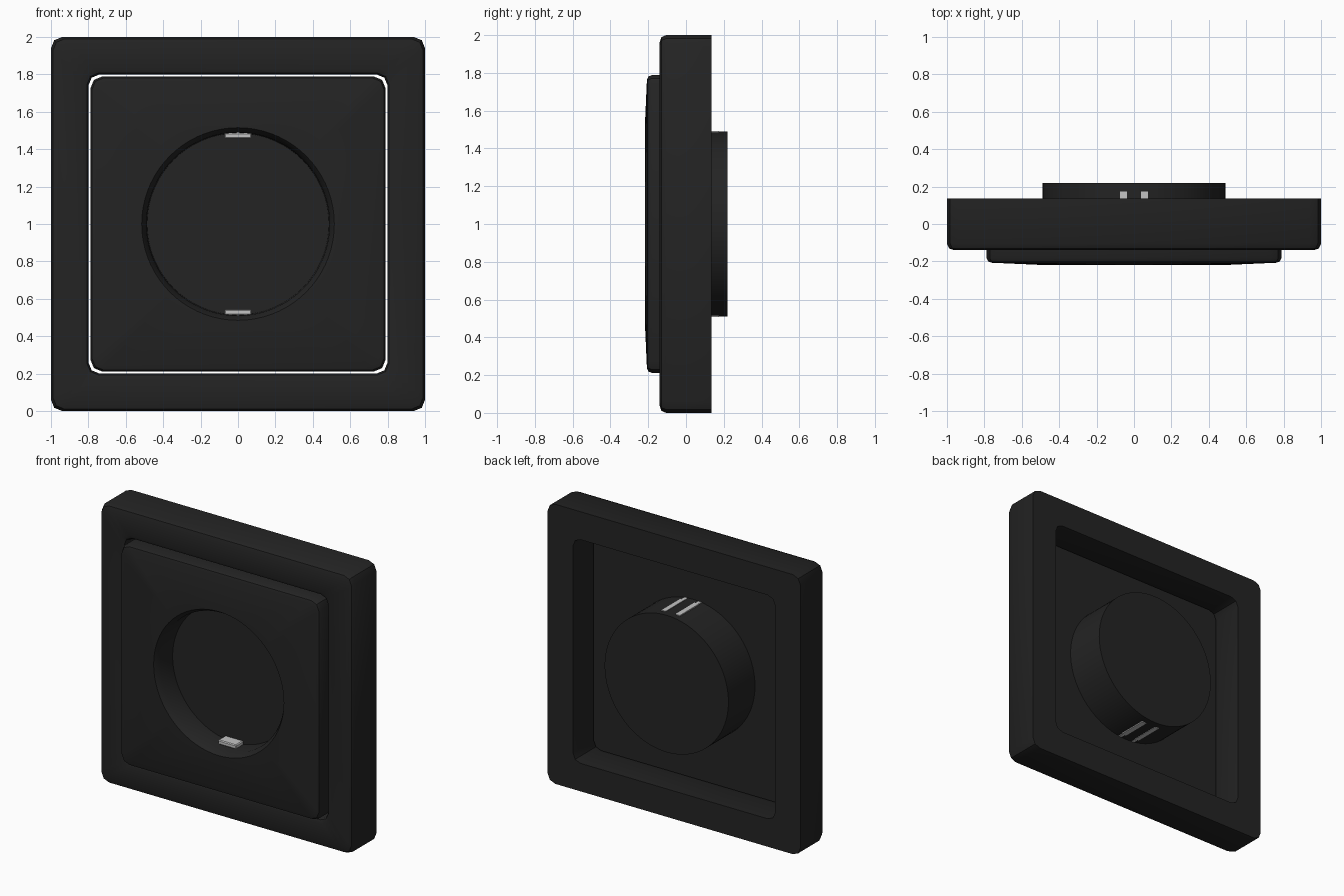
import bpy, bmesh, math
from mathutils import Vector

old = bpy.data.objects.get("Cube")
if old:
    bpy.data.objects.remove(old, do_unlink=True)


def material(name, rgb, roughness):
    m = bpy.data.materials.new(name)
    m.use_nodes = True
    m.diffuse_color = (*rgb, 1)
    bsdf = m.node_tree.nodes["Principled BSDF"]
    bsdf.inputs["Base Color"].default_value = (*rgb, 1)
    bsdf.inputs["Roughness"].default_value = roughness
    return m


black = material("matte black", (0.017, 0.017, 0.017), 0.6)
metal = material("contact metal", (0.55, 0.55, 0.55), 0.4)
CENTRE_Z = 1.0


def square_ring(bm, half, y, radius=0.06, steps=2):
    """Rounded square in the xz plane, starting at the right-hand top corner."""
    verts = []
    for corner in range(4):
        a0 = corner * math.pi / 2
        mid = a0 + math.pi / 4
        cx = math.copysign(half - radius, math.cos(mid))
        cz = math.copysign(half - radius, math.sin(mid))
        for i in range(steps + 1):
            a = a0 + i / steps * math.pi / 2
            verts.append(bm.verts.new((cx + radius * math.cos(a), y,
                                       CENTRE_Z + cz + radius * math.sin(a))))
    return verts


def round_ring(bm, radius, y, count=72):
    return [bm.verts.new((radius * math.cos(a), y, CENTRE_Z + radius * math.sin(a)))
            for a in (2 * math.pi * i / count for i in range(count))]


def loft(bm, rings):
    for a, b in zip(rings, rings[1:]):
        n = len(a)
        for i in range(n):
            j = (i + 1) % n
            bm.faces.new((a[i], a[j], b[j], b[i]))


def fill_between(bm, outer, inner):
    """Flat-ish web between a square ring and a round ring."""
    edges = []
    for ring in (outer, inner):
        for i, v in enumerate(ring):
            w = ring[(i + 1) % len(ring)]
            edges.append(bm.edges.get((v, w)) or bm.edges.new((v, w)))
    bmesh.ops.triangle_fill(bm, edges=edges, use_beauty=True, normal=Vector((0, -1, 0)))


def finish(name, bm, mat, smooth=True):
    bmesh.ops.recalc_face_normals(bm, faces=bm.faces)
    mesh = bpy.data.meshes.new(name)
    bm.to_mesh(mesh)
    bm.free()
    mesh.materials.append(mat)
    obj = bpy.data.objects.new(name, mesh)
    bpy.context.collection.objects.link(obj)
    if smooth:
        bpy.ops.object.select_all(action='DESELECT')
        obj.select_set(True)
        bpy.context.view_layer.objects.active = obj
        bpy.ops.object.shade_smooth_by_angle(angle=math.radians(35))
    return obj


# Outer frame: a closed square section with rounded front edges
bm = bmesh.new()
frame_profile = [(1, 0.135), (1, -0.105), (0.989, -0.13), (0.962, -0.14),
                 (0.825, -0.14), (0.807, -0.132), (0.8, -0.115), (0.8, 0.135)]
rings = [square_ring(bm, half, y) for half, y in frame_profile]
loft(bm, rings + rings[:1])
finish("outer_frame", bm, black)

# Socket insert: bowed plate, recessed round well and cup at the back
bm = bmesh.new()
plate = [square_ring(bm, half, y) for half, y in
         [(0.788, -0.08), (0.788, -0.182), (0.78, -0.2), (0.762, -0.207)]]
well = [round_ring(bm, r, y) for r, y in [(0.515, -0.218), (0.49, -0.178), (0.486, -0.045)]]
cup = [round_ring(bm, 0.49, y) for y in (-0.08, 0.22)]
for part in (plate, well, cup):
    loft(bm, part)
fill_between(bm, plate[-1], well[0])
fill_between(bm, plate[0], cup[0])
bm.faces.new(well[-1])
bm.faces.new(cup[-1])
finish("socket_insert", bm, black)


def block(name, low, high, bevel=0.0):
    bm = bmesh.new()
    bmesh.ops.create_cube(bm, size=1)
    for v in bm.verts:
        v.co = [l + (h - l) * (c + 0.5) for l, h, c in zip(low, high, v.co)]
    if bevel:
        bmesh.ops.bevel(bm, geom=list(bm.edges), offset=bevel, segments=1, affect='EDGES')
    return finish(name, bm, metal, smooth=False)


# Earth contacts at the top and bottom of the well, with two prongs along the cup
for side, sign in (("top", 1), ("bottom", -1)):
    def span(inner, outer):
        return sorted((CENTRE_Z + sign * inner, CENTRE_Z + sign * outer))

    z0, z1 = span(0.457, 0.488)
    block(side + "_contact", (-0.072, -0.125, z0), (0.072, -0.04, z1), 0.006)
    z0, z1 = span(0.475, 0.4915)
    for label, x in (("left", 0.056), ("right", -0.056)):
        block(f"{side}_{label}_prong", (x - 0.018, -0.04, z0), (x + 0.018, 0.175, z1))
